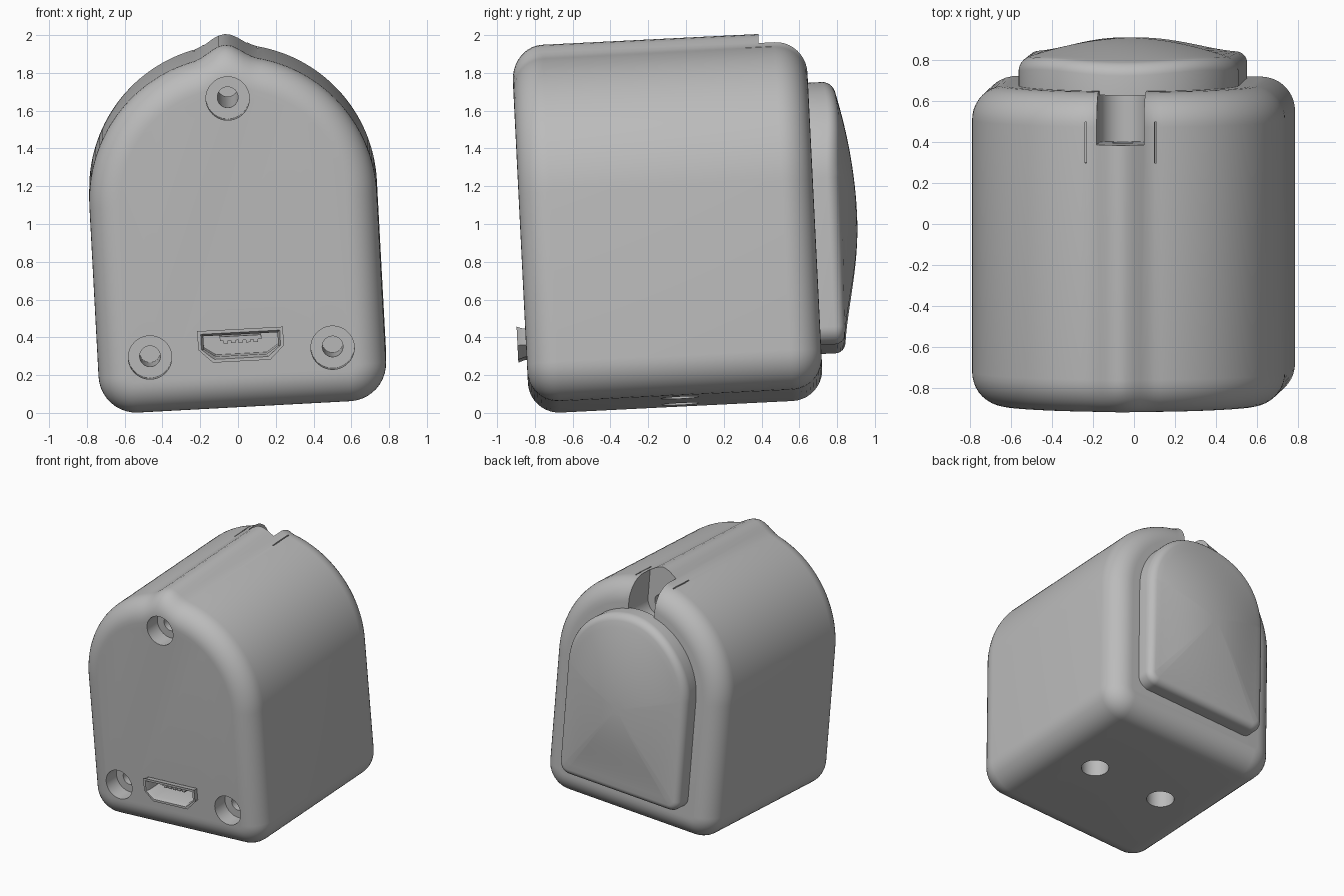
import bpy, bmesh, math
from mathutils import Matrix

if "Cube" in bpy.data.objects:
    bpy.data.objects.remove(bpy.data.objects["Cube"])

grey = bpy.data.materials.new("plain grey")
grey.use_nodes = True
COLOUR = (0.5, 0.5, 0.5, 1)
grey.diffuse_color = COLOUR
grey.node_tree.nodes["Principled BSDF"].inputs["Base Color"].default_value = COLOUR

# The whole housing leans slightly back and sideways
LEAN = (Matrix.Translation((-0.017, -0.098, 1.0))
        @ Matrix.Rotation(math.radians(2.85), 4, 'X')
        @ Matrix.Rotation(math.radians(-3.07), 4, 'Y'))
HALF = 0.78          # half depth of the housing
parts = []


def finish(name, bm, keep=True):
    bmesh.ops.recalc_face_normals(bm, faces=bm.faces)
    mesh = bpy.data.meshes.new(name)
    bm.to_mesh(mesh)
    bm.free()
    mesh.materials.append(grey)
    ob = bpy.data.objects.new(name, mesh)
    bpy.context.collection.objects.link(ob)
    if keep:
        parts.append(ob)
    return ob


def loft(name, rings, keep=True):
    """Skin a list of equal-length point loops and close both ends."""
    bm = bmesh.new()
    loops = [[bm.verts.new(p) for p in ring] for ring in rings]
    n = len(loops[0])
    for a, b in zip(loops, loops[1:]):
        for i in range(n):
            j = (i + 1) % n
            bm.faces.new((a[i], a[j], b[j], b[i]))
    bm.faces.new(loops[0])
    bm.faces.new(loops[-1])
    return finish(name, bm, keep)


def prism(name, outline, y0, y1, keep=False):
    return loft(name, [[(x, y, z) for x, z in outline] for y in (y0, y1)], keep)


def circle(x, z, r, n=48):
    return [(x + r * math.cos(2 * math.pi * i / n), z + r * math.sin(2 * math.pi * i / n))
            for i in range(n)]


def box(x0, x1, z0, z1):
    return [(x0, z0), (x1, z0), (x1, z1), (x0, z1)]


def arc(x, z, r, start, end, n):
    return [(x + r * math.cos(math.radians(start + (end - start) * i / n)),
             z + r * math.sin(math.radians(start + (end - start) * i / n)))
            for i in range(n + 1)]


def arch(half, bottom, centre, corner, inset=0):
    """Round-topped outline with rounded bottom corners, offset inwards."""
    r = corner - inset
    return (arc(0, centre, half - inset, 0, 180, 72)
            + arc(corner - half, bottom + corner, r, 180, 270, 10)
            + arc(half - corner, bottom + corner, r, 270, 360, 10))


def cut(ob, cutter):
    mod = ob.modifiers.new("cut", 'BOOLEAN')
    mod.operation, mod.solver, mod.object = 'DIFFERENCE', 'EXACT', cutter
    bpy.context.view_layer.objects.active = ob
    bpy.ops.object.modifier_apply(modifier=mod.name)
    bpy.data.objects.remove(cutter)


# Housing: arched tunnel with rounded ends and a soft ridge along the top
def housing_ring(y, inset):
    ring = []
    for x, z in arch(0.762, -0.94, 0.16, 0.2, inset):
        if z > 0 and abs(x) < 0.17:
            ridge = 0.5 + 0.5 * math.cos(math.pi * x / 0.17)
            z += 0.06 * ridge * (1 - 2 * inset)
        ring.append((x, y, z))
    return ring


ROUND, STEPS = 0.165, 10
edge = [(ROUND * (1 - math.sin(t)), ROUND * (1 - math.cos(t)))
        for t in (math.pi / 2 * i / STEPS for i in range(STEPS + 1))]
rings = [housing_ring(-HALF + dy, inset) for inset, dy in reversed(edge)]
rings = [housing_ring(-HALF + dy, inset) for inset, dy in edge[::-1]][::-1]
rings += [housing_ring(HALF - dy, inset) for inset, dy in edge[::-1]]
housing = loft("housing", rings)

# Screw recesses in the front: wide counterbore and narrow bore
for x, z, end in ((0, 0.705, 0.6), (-0.484, -0.644, -0.2), (0.484, -0.644, -0.2)):
    cut(housing, prism("recess", circle(x, z, 0.115), -1, -HALF + 0.13))
    cut(housing, prism("bore", circle(x, z, 0.055, 32), -1, end))

# Open U-shaped slot at the top rear, with a thin slit on each side
slot = arc(0, 0.705, 0.115, 180, 360, 24) + [(0.115, 1.2), (-0.115, 1.2)]
cut(housing, prism("slot", slot, 0.53, 1))
for side in (-1, 1):
    cut(housing, prism("slit", box(side * 0.17 - 0.004, side * 0.17 + 0.004, 0.87, 1.1), 0.44, 0.64))

# Two blind holes underneath
for x in (-0.31, 0.31):
    hole = loft("hole", [[(px, py, z) for px, py in circle(x, 0.02, 0.1)] for z in (-1.1, -0.69)], False)
    cut(housing, hole)


# Connector in the front: flared metal shell with a toothed tongue
def port(grow):
    a, b, top, low = 0.215 + grow, 0.145 + grow * 0.6, 0.072 + grow, -0.075 - grow
    return [(x, z - 0.6) for x, z in
            ((-a, top), (a, top), (a, -0.015), (b, low), (-b, low), (-a, -0.015))]


cut(housing, prism("port_pocket", port(0.005), -1, -0.58))
shell = loft("connector_shell", [[(x, y, z) for x, z in port(g)] for y, g in
                                 ((-0.825, 0.012), (-0.79, 0), (-0.58, 0))])
cut(shell, loft("shell_inside", [[(x, y, z) for x, z in port(g)] for y, g in
                                 ((-0.84, 0), (-0.79, -0.018), (-0.6, -0.018))], False))
prism("connector_tongue", box(-0.11, 0.11, -0.578, -0.555), -0.76, -0.59, True)
for i in range(5):
    x = -0.08 + 0.04 * i
    prism("connector_tooth", box(x - 0.012, x + 0.012, -0.592, -0.576), -0.76, -0.6, True)

# Domed pad on the back
PAD_W, PAD_LOW, PAD_ARC, PAD_EDGE = 0.535, -0.705, 0.175, 0.05


def dome(x, z):
    u, v = x / PAD_W, z / 0.71
    return HALF + 0.125 + 0.1 * max(0, 1 - u * u) * max(0, 1 - v * v)


pad_outline = arch(PAD_W, PAD_LOW, PAD_ARC, 0.09)
rings = [[(x, HALF - 0.02, z) for x, z in pad_outline]]
for i in range(7):
    t = math.pi / 2 * i / 6
    rings.append([(x, dome(x, z) - PAD_EDGE * (1 - math.sin(t)), z) for x, z in
                  arch(PAD_W, PAD_LOW, PAD_ARC, 0.09, PAD_EDGE * (1 - math.cos(t)))])
inner = arch(PAD_W, PAD_LOW, PAD_ARC, 0.09, PAD_EDGE)
for i in range(1, 14):
    s = 1 - i / 14
    rings.append([(x * s, dome(x * s, z * s), z * s) for x, z in inner])
loft("back_pad", rings)

# Lean every part and smooth the curved faces
for ob in parts:
    ob.data.transform(LEAN)
bpy.ops.object.select_all(action='DESELECT')
for ob in parts:
    ob.select_set(True)
bpy.context.view_layer.objects.active = housing
bpy.ops.object.shade_smooth_by_angle(angle=math.radians(30))
